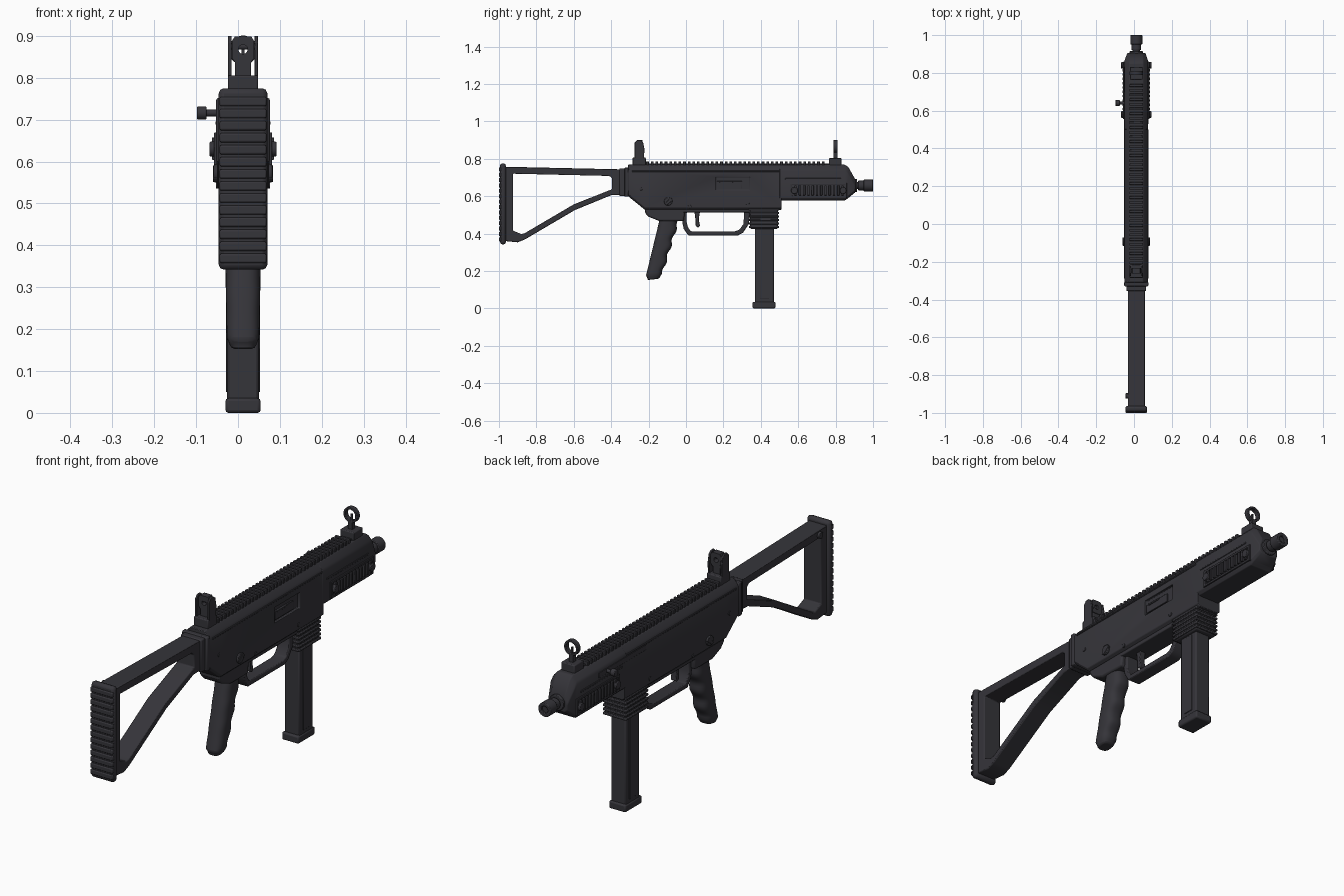
import bpy, bmesh, math
from mathutils import Vector

if "Cube" in bpy.data.objects:
    bpy.data.objects.remove(bpy.data.objects["Cube"])

CX = 0.012  # centre plane of the gun
mat = bpy.data.materials.new("charcoal black")
mat.diffuse_color = (0.036, 0.035, 0.042, 1)
mat.use_nodes = True
mat.node_tree.nodes["Principled BSDF"].inputs["Base Color"].default_value = mat.diffuse_color


def finish(name, bm, bevel=0.0, seg=2):
    bmesh.ops.recalc_face_normals(bm, faces=bm.faces)
    me = bpy.data.meshes.new(name)
    bm.to_mesh(me)
    bm.free()
    me.materials.append(mat)
    ob = bpy.data.objects.new(name, me)
    bpy.context.collection.objects.link(ob)
    if bevel:
        m = ob.modifiers.new("bevel", 'BEVEL')
        m.width, m.segments, m.angle_limit = bevel, seg, math.radians(35)
    bpy.ops.object.select_all(action='DESELECT')
    ob.select_set(True)
    bpy.context.view_layer.objects.active = ob
    bpy.ops.object.shade_smooth_by_angle(angle=math.radians(35))
    return ob


def loft(name, rings, bevel=0.0, seg=2):
    """Skin a list of closed rings of 3D points and cap both ends."""
    bm = bmesh.new()
    vs = [[bm.verts.new(p) for p in r] for r in rings]
    n = len(vs[0])
    for a, b in zip(vs, vs[1:]):
        for i in range(n):
            bm.faces.new((a[i], a[(i + 1) % n], b[(i + 1) % n], b[i]))
    bm.faces.new(vs[0])
    bm.faces.new(vs[-1])
    return finish(name, bm, bevel, seg)


def at(axis, d, p):
    return (d, p[0], p[1]) if axis == 'x' else (p[0], d, p[1])


def prism(name, pts, lo, hi, bevel=0.0, axis='x', seg=2):
    return loft(name, [[at(axis, d, p) for p in pts] for d in (lo, hi)], bevel, seg)


def frame(name, outer, inner, lo, hi, bevel=0.0, axis='x'):
    """Closed band between two outlines with the same number of points."""
    bm = bmesh.new()
    loops = [[bm.verts.new(at(axis, d, p)) for p in pts]
             for pts, d in ((outer, lo), (outer, hi), (inner, hi), (inner, lo))]
    n = len(outer)
    for k in range(4):
        a, b = loops[k], loops[(k + 1) % 4]
        for i in range(n):
            bm.faces.new((a[i], a[(i + 1) % n], b[(i + 1) % n], b[i]))
    return finish(name, bm, bevel)


def rect(a0, a1, b0, b1):
    return [(a0, b0), (a1, b0), (a1, b1), (a0, b1)]


def circle(a, b, r, n=24):
    return [(a + r * math.cos(2 * math.pi * (i + .5) / n), b + r * math.sin(2 * math.pi * (i + .5) / n))
            for i in range(n)]


def box(name, hw, y0, y1, z0, z1, bevel=0.004):
    return prism(name, rect(y0, y1, z0, z1), CX - hw, CX + hw, bevel)


def side_box(name, s, x0, x1, y0, y1, z0, z1, bevel=0.002):
    a, b = sorted((CX + s * x0, CX + s * x1))
    return prism(name, rect(y0, y1, z0, z1), a, b, bevel)


def rod(name, axis, a, b, r, lo, hi, bevel=0.003, n=24):
    return prism(name, circle(a, b, r, n), lo, hi, bevel, axis)


def hull(y, bottom, hw=0.062, top=0.768, low=0.012):
    """Body cross-section with chamfered upper and lower edges."""
    half = [(0.036, top), (hw - 0.006, top - 0.022), (hw, top - 0.034), (hw, bottom + low), (hw - low, bottom)]
    pts = half + [(-x, z) for x, z in reversed(half)]
    return [(CX + x, y, z) for x, z in pts]


# --- receiver with ejection port ---
receiver = loft("receiver", [hull(-.31, .60), hull(-.22, .527), hull(.51, .527)], .003)
cutter = side_box("port_cutter", 1, .05, .09, .16, .34, .632, .703, 0)
bpy.context.view_layer.objects.active = receiver
m = receiver.modifiers.new("port", 'BOOLEAN')
m.object = cutter
m.solver = 'EXACT'
receiver.modifiers.move(1, 0)
bpy.ops.object.modifier_apply(modifier="port")
bpy.data.objects.remove(cutter)
side_box("port_bolt", 1, .04, .057, .165, .30, .64, .68)
side_box("port_bar", 1, .04, .06, .18, .25, .672, .68)
for s in (-1, 1):
    side_box("receiver_seam", s, .055, .065, -.29, .50, .729, .736)
    rod("selector_hub", 'x', -.095, .572, .022, *sorted((CX + s * .05, CX + s * .07)))
    prism("selector_lever", [(-.115, .56), (-.105, .55), (-.07, .578), (-.08, .592)],
          *sorted((CX + s * .06, CX + s * .072)), .002)
    for y, z in ((-.24, .64), (.02, .545), (.33, .56)):
        rod("receiver_pin", 'x', y, z, .009, *sorted((CX + s * .05, CX + s * .065)), .001, 12)

# --- handguard ---
loft("handguard", [hull(.50, .577, .063), hull(.85, .577, .063), hull(.868, .59, .061, .755),
                   hull(.905, .62, .048, .69)], .003)
for s in (-1, 1):
    frame("vent_frame", rect(.555, .86, .592, .67), rect(.567, .848, .602, .66),
          *sorted((CX + s * .055, CX + s * .069)), .002)
    for i in range(12):
        y = .58 + i * .0228
        side_box("vent_rib", s, .055, .074, y, y + .012, .604, .658)
    for y in (.572, .832):
        rod("vent_screw", 'x', y + .008, .63, .018, *sorted((CX + s * .055, CX + s * .08)))
    side_box("handguard_strip", s, .055, .066, .53, .83, .688, .696)

# --- charging handle on the left ---
side_box("charging_slot", -1, .055, .065, .36, .70, .704, .728)
rod("charging_stem", 'y', 0, 0, .008, 0, .01).hide_render = True
bpy.data.objects.remove(bpy.data.objects["charging_stem"])
rod("charging_stem", 'x', .64, .716, .008, -.085, -.03)
rod("charging_knob", 'x', .64, .716, .016, -.098, -.075)

# --- top rail ---
box("rail_base", .026, -.27, .80, .755, .774, .002)
for i in range(41):
    y = -.262 + i * .0247
    box("rail_tooth", .036, y, y + .014, .766, .786, .002)

# --- barrel and muzzle ---
rod("barrel", 'y', CX, .657, .02, .88, .99)
rod("barrel_collar", 'y', CX, .657, .036, .895, .915)
rod("muzzle_neck", 'y', CX, .657, .026, .92, .96)
frame("muzzle", circle(CX, .657, .032), circle(CX, .657, .016), .95, 1.0, .003, 'y')

# --- rear sight ---
box("rear_sight_base", .036, -.285, -.215, .765, .806, .004)
for s in (-1, 1):
    prism("rear_sight_ear", [(-.275, .80), (-.225, .80), (-.222, .85), (-.23, .89), (-.245, .9), (-.262, .9), (-.275, .885)],
          *sorted((CX + s * .027, CX + s * .036)), .002)
box("rear_sight_stem", .019, -.26, -.235, .80, .85, .002)
hole = circle(CX, .868, .011, 16)
block = [(CX + max(-.026, min(.026, (x - CX) * 3.2)), .868 + max(-.031, min(.031, (z - .868) * 3.4))) for x, z in hole]
frame("rear_sight_aperture", block, hole, -.262, -.232, 0, 'y')
rod("rear_sight_pin", 'x', -.25, .875, .008, CX - .034, CX + .034)

# --- front sight ---
box("front_sight_base", .034, .765, .832, .75, .803, .004)
box("front_sight_stem", .011, .788, .81, .80, .838, .002)
frame("front_sight_ring", circle(CX, .866, .035), circle(CX, .866, .025), .788, .81, .002, 'y')
box("front_sight_post", .004, .795, .803, .83, .868, .001)

# --- lower frame, trigger guard, trigger ---
prism("lower_frame", [(-.222, .535), (-.215, .505), (-.2, .49), (-.14, .466), (-.012, .466), (-.005, .535)],
      CX - .05, CX + .05, .008)
box("lower_rail", .05, -.22, .36, .512, .535)
frame("trigger_guard",
      [(-.02, .53), (-.02, .46), (-.012, .425), (.012, .39), (.278, .39), (.305, .405), (.335, .45), (.345, .53)],
      [(.004, .514), (.004, .46), (.01, .435), (.025, .412), (.262, .412), (.285, .42), (.308, .452), (.31, .514)],
      CX - .03, CX + .03, .004)
prism("trigger", [(.045, .52), (.075, .52), (.068, .475), (.075, .44), (.065, .432), (.052, .44), (.05, .48)],
      CX - .014, CX + .014, .003)
for i in range(4):
    box("magazine_release", .02, .312, .338 - i * .003, .45 + i * .016, .462 + i * .016, .002)

# --- pistol grip: stacked rounded sections with finger waves ---
rings = []
for i in range(29):
    t = i / 28
    z = .50 - .345 * t
    back, front = -.135 - .085 * t, -.03 - .105 * t + .006 * math.cos(t * 8 * math.pi)
    k = 1 - .12 * t * t
    if t > .93:
        k *= 1 - 3.5 * (t - .93)
    c, d = (back + front) / 2, (front - back) / 2 * (k if t > .93 else 1)
    ring = []
    for j in range(28):
        a = 2 * math.pi * j / 28
        u, v = math.cos(a), math.sin(a)
        y = c + d * math.copysign(abs(u) ** .75, u)
        ring.append((CX + .043 * k * math.copysign(abs(v) ** .75, v), y, z + .12 * (c - y) * -1 * t))
    rings.append(ring)
loft("pistol_grip", rings, .006)

# --- magazine well and magazine ---
box("magazine_well", .054, .342, .492, .425, .60, .008)
for i in range(7):
    z = .43 + i * .0185
    box("magazine_well_rib", .059, .336, .498, z, z + .011, .003)
box("magazine", .038, .368, .47, .02, .45, .007)
for s in (-1, 1):
    side_box("magazine_rib", s, .03, .041, .395, .445, .05, .42, .002)
box("magazine_base", .042, .356, .478, .0, .035, .007)

# --- folding stock ---
box("stock_collar", .064, -.33, -.306, .598, .752, .005)
box("stock_hinge", .052, -.356, -.325, .60, .748, .005)
frame("stock_frame",
      [(-.968, .757), (-.335, .743), (-.335, .607), (-.40, .605), (-.595, .525), (-.862, .368), (-.9, .353), (-.968, .36)],
      [(-.925, .72), (-.41, .708), (-.395, .695), (-.395, .637), (-.60, .556), (-.862, .402), (-.88, .397), (-.925, .415)],
      CX - .045, CX + .045, .006)
box("butt_plate", .058, -.994, -.963, .342, .775, .012)
for i in range(14):
    z = .358 + i * .0288
    box("butt_rib", .056, -1.0, -.985, z, z + .022, .004)
rod("sling_stud", 'x', -.91, .735, .015, CX - .056, CX - .03)
